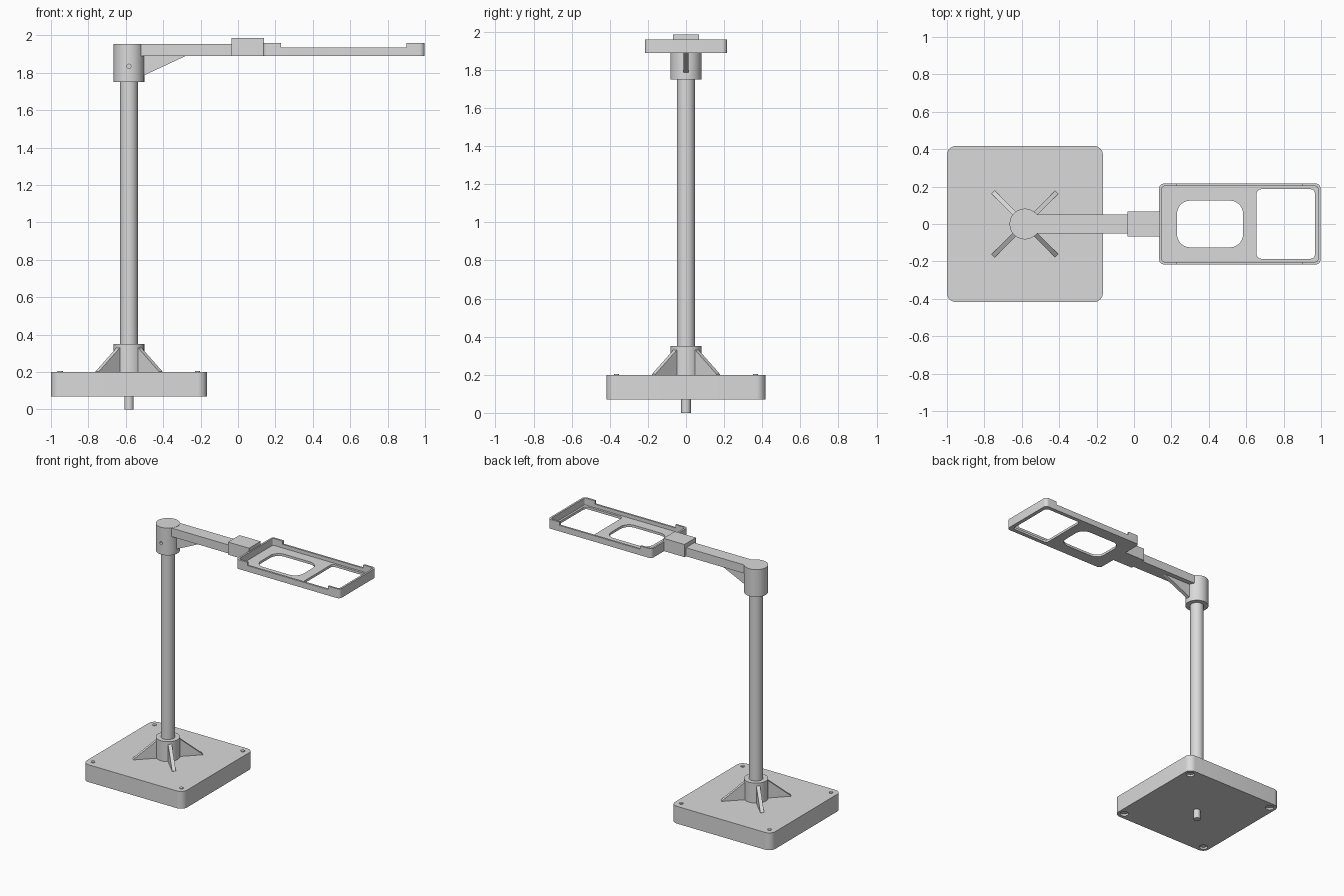
import bpy, bmesh
from math import sin, cos, pi, radians
from mathutils import Matrix

cube = bpy.data.objects.get("Cube")
if cube:
    bpy.data.objects.remove(cube, do_unlink=True)

grey = bpy.data.materials.new("light grey")
grey.use_nodes = True
tone = (0.7, 0.7, 0.7, 1)
grey.diffuse_color = tone
grey.node_tree.nodes["Principled BSDF"].inputs["Base Color"].default_value = tone


def prism(name, outline, low, high, matrix=Matrix()):
    """Extrude a flat outline from low to high, then place it."""
    bm = bmesh.new()
    n = len(outline)
    rings = [[bm.verts.new((x, y, z)) for x, y in outline] for z in (low, high)]
    bm.faces.new(rings[0][::-1])
    bm.faces.new(rings[1])
    for i in range(n):
        j = (i + 1) % n
        bm.faces.new((rings[0][i], rings[0][j], rings[1][j], rings[1][i]))
    bm.transform(matrix)
    bmesh.ops.recalc_face_normals(bm, faces=bm.faces)
    mesh = bpy.data.meshes.new(name)
    bm.to_mesh(mesh)
    bm.free()
    mesh.materials.append(grey)
    ob = bpy.data.objects.new(name, mesh)
    bpy.context.collection.objects.link(ob)
    return ob


def circle(x, y, r, n=48):
    return [(x + r * cos(2 * pi * i / n), y + r * sin(2 * pi * i / n)) for i in range(n)]


def rounded(x0, x1, half, r, steps=8):
    """Rectangle outline, symmetric in y, with rounded corners."""
    corners = [(x1 - r, half - r), (x0 + r, half - r), (x0 + r, r - half), (x1 - r, r - half)]
    return [(cx + r * cos(pi / 2 * (q + i / steps)), cy + r * sin(pi / 2 * (q + i / steps)))
            for q, (cx, cy) in enumerate(corners) for i in range(steps + 1)]


def box(name, x0, x1, half, low, high):
    return prism(name, [(x0, -half), (x1, -half), (x1, half), (x0, half)], low, high)


def cut(ob, cutter):
    mod = ob.modifiers.new("cut", "BOOLEAN")
    mod.operation = "DIFFERENCE"
    mod.solver = "EXACT"
    mod.object = cutter
    bpy.context.view_layer.objects.active = ob
    bpy.ops.object.modifier_apply(modifier=mod.name)
    bpy.data.objects.remove(cutter, do_unlink=True)


def smooth(ob):
    bpy.ops.object.select_all(action="DESELECT")
    ob.select_set(True)
    bpy.context.view_layer.objects.active = ob
    bpy.ops.object.shade_smooth_by_angle(angle=radians(30))


POLE = -0.583
BASE_MID = -0.583

# Base with screw recesses underneath and screw tips on top
base = prism("base", rounded(-1, -0.166, 0.418, 0.05), 0.07, 0.2)
screws = []
for sx in (-1, 1):
    for sy in (-1, 1):
        x, y = BASE_MID + sx * 0.367, sy * 0.365
        cut(base, prism("recess", circle(x, y, 0.03, 24), 0.05, 0.085))
        screws.append(prism("base_screw", circle(x, y, 0.014, 16), 0.19, 0.205))

# Upright
pin = prism("bottom_pin", circle(POLE, 0, 0.025, 32), 0, 0.09)
collar = prism("pole_collar", circle(POLE, 0, 0.082), 0.19, 0.35)
pole = prism("pole", circle(POLE, 0, 0.048), 0.3, 1.8)
upright = Matrix.Rotation(pi / 2, 4, "X")
for i in range(4):
    place = Matrix.Translation((POLE, 0, 0)) @ Matrix.Rotation(pi / 4 + i * pi / 2, 4, "Z") @ upright
    prism("collar_fin", [(0.06, 0.195), (0.24, 0.195), (0.24, 0.203), (0.075, 0.335), (0.06, 0.335)],
          -0.013, 0.013, place)

# Top cap with a set screw hole in front
cap = prism("pole_cap", circle(POLE, 0, 0.082), 1.75, 1.955)
cut(cap, prism("screw_hole", circle(POLE, 1.835, 0.011, 16), 0.06, 0.1, upright))

# Arm, gusset and connector
box("arm", POLE + 0.05, 0, 0.05, 1.89, 1.954)
prism("arm_gusset", [(-0.53, 1.775), (-0.505, 1.785), (-0.275, 1.892), (-0.53, 1.892)],
      -0.014, 0.014, upright)
box("connector", -0.035, 0.14, 0.068, 1.89, 1.985)

# Open tray with raised ends and two windows
tray = prism("tray", rounded(0.135, 0.997, 0.216, 0.025), 1.89, 1.96)
cut(tray, prism("inside", rounded(0.149, 0.983, 0.202, 0.013), 1.908, 2))
cut(tray, box("low_sides", 0.23, 0.9, 0.3, 1.935, 2))
cut(tray, prism("window", rounded(0.23, 0.583, 0.125, 0.07), 1.8, 2))
cut(tray, prism("window", rounded(0.655, 0.968, 0.186, 0.025), 1.8, 2))

for part in [base, pin, collar, pole, cap, tray] + screws:
    smooth(part)
